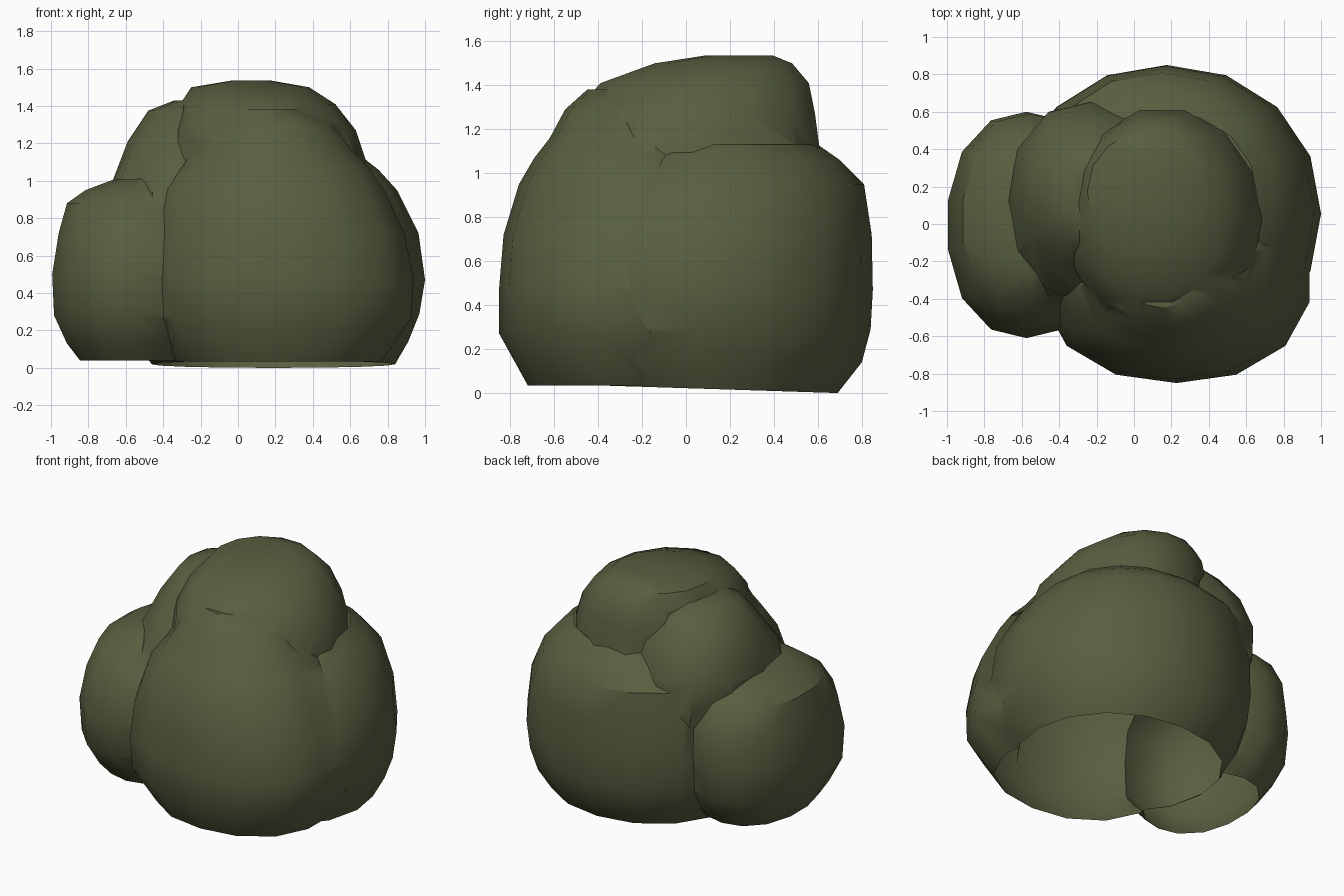
import bpy, bmesh, math

if "Cube" in bpy.data.objects:
    bpy.data.objects.remove(bpy.data.objects["Cube"])

leaf = bpy.data.materials.new("olive_green")
leaf.diffuse_color = (0.098, 0.114, 0.051, 1)
leaf.use_nodes = True
leaf.node_tree.nodes["Principled BSDF"].inputs["Base Color"].default_value = leaf.diffuse_color


def lobe(name, rings, sides=14, power=2.25, turn=0.0, tilt=0.0):
    """Faceted blob from stacked rings given as (z, x_min, x_max, y_min, y_max)."""
    bm = bmesh.new()
    loops = []
    for k, (z, x0, x1, y0, y1) in enumerate(rings):
        cx, cy, rx, ry = (x0 + x1) / 2, (y0 + y1) / 2, (x1 - x0) / 2, (y1 - y0) / 2
        loop = []
        for i in range(sides):
            a = 2 * math.pi * (i + turn) / sides
            c, s = math.cos(a), math.sin(a)
            r = (abs(c) ** power + abs(s) ** power) ** (-1 / power)
            x, y = cx + rx * r * c, cy + ry * r * s
            loop.append(bm.verts.new((x, y, z - (tilt * y if k == 0 else 0))))
        loops.append(loop)
    for lo, hi in zip(loops, loops[1:]):
        for i in range(sides):
            j = (i + 1) % sides
            bm.faces.new((lo[i], lo[j], hi[j], hi[i]))
    bm.faces.new(loops[0][::-1])
    bm.faces.new(loops[-1])
    bmesh.ops.recalc_face_normals(bm, faces=bm.faces)
    me = bpy.data.meshes.new(name)
    bm.to_mesh(me)
    bm.free()
    me.materials.append(leaf)
    ob = bpy.data.objects.new(name, me)
    bpy.context.collection.objects.link(ob)
    return ob


# wide back and right mass
bush = lobe("bush", [
    (0.022, -0.46, 0.84, -0.52, 0.69),
    (0.14, -0.56, 0.91, -0.66, 0.80),
    (0.29, -0.62, 0.97, -0.72, 0.84),
    (0.47, -0.65, 1.00, -0.74, 0.85),
    (0.72, -0.64, 0.965, -0.72, 0.845),
    (0.95, -0.55, 0.85, -0.58, 0.81),
    (1.06, -0.42, 0.75, -0.42, 0.70),
    (1.13, -0.34, 0.66, -0.32, 0.60)], sides=16, power=2.08, tilt=0.032)

# tall front mass
front = lobe("front_lobe", [
    (0.035, -0.34, 0.78, -0.72, 0.25),
    (0.27, -0.48, 0.94, -0.85, 0.26),
    (0.48, -0.50, 0.95, -0.85, 0.26),
    (0.72, -0.47, 0.90, -0.83, 0.26),
    (0.95, -0.40, 0.79, -0.76, 0.25),
    (1.07, -0.31, 0.71, -0.69, 0.20),
    (1.16, -0.25, 0.62, -0.62, 0.15),
    (1.29, -0.17, 0.52, -0.55, 0.10),
    (1.38, -0.05, 0.36, -0.45, 0.05)], power=2.2, turn=0.5)

# low left mass
left = lobe("left_lobe", [
    (0.04, -0.85, -0.25, -0.42, 0.40),
    (0.13, -0.92, -0.20, -0.50, 0.49),
    (0.28, -0.99, -0.15, -0.59, 0.57),
    (0.50, -1.00, -0.15, -0.61, 0.60),
    (0.72, -0.965, -0.15, -0.57, 0.59),
    (0.88, -0.92, -0.20, -0.45, 0.50),
    (0.95, -0.82, -0.25, -0.36, 0.40),
    (1.01, -0.66, -0.30, -0.28, 0.28)], turn=0.5)

# upper left shoulder, sloping down to the front
shoulder = lobe("shoulder_lobe", [
    (0.40, -0.56, 0.20, -0.50, 0.58),
    (0.80, -0.66, 0.20, -0.50, 0.66),
    (1.00, -0.67, 0.20, -0.40, 0.65),
    (1.21, -0.59, 0.15, -0.24, 0.57),
    (1.375, -0.48, 0.10, -0.12, 0.44),
    (1.43, -0.34, 0.05, 0.0, 0.34)], sides=12, power=2.3)

# crown dome
crown = lobe("crown_lobe", [
    (0.90, -0.40, 0.72, -0.58, 0.66),
    (1.12, -0.38, 0.68, -0.57, 0.62),
    (1.27, -0.36, 0.63, -0.53, 0.60),
    (1.41, -0.31, 0.52, -0.40, 0.57),
    (1.50, -0.25, 0.38, -0.15, 0.49),
    (1.535, -0.04, 0.18, 0.08, 0.40)], sides=14, power=2.05)

# fuse the lobes into one skin
parts = [front, left, shoulder, crown]
for p in parts:
    m = bush.modifiers.new("join_" + p.name, "BOOLEAN")
    m.operation = "UNION"
    m.solver = "EXACT"
    m.object = p
dg = bpy.context.evaluated_depsgraph_get()
skin = bpy.data.meshes.new_from_object(bush.evaluated_get(dg))
bush.modifiers.clear()
bush.data = skin
for p in parts:
    bpy.data.objects.remove(p)

# leave the underside open
bm = bmesh.new()
bm.from_mesh(skin)
bm.normal_update()
under = [f for f in bm.faces if f.normal.z < -0.9 and f.calc_center_median().z < 0.08]
bmesh.ops.delete(bm, geom=under, context="FACES")
bm.to_mesh(skin)
bm.free()

# soft shading with creases between lobes
bpy.ops.object.select_all(action="DESELECT")
bush.select_set(True)
bpy.context.view_layer.objects.active = bush
bpy.ops.object.shade_smooth_by_angle(angle=math.radians(35))
